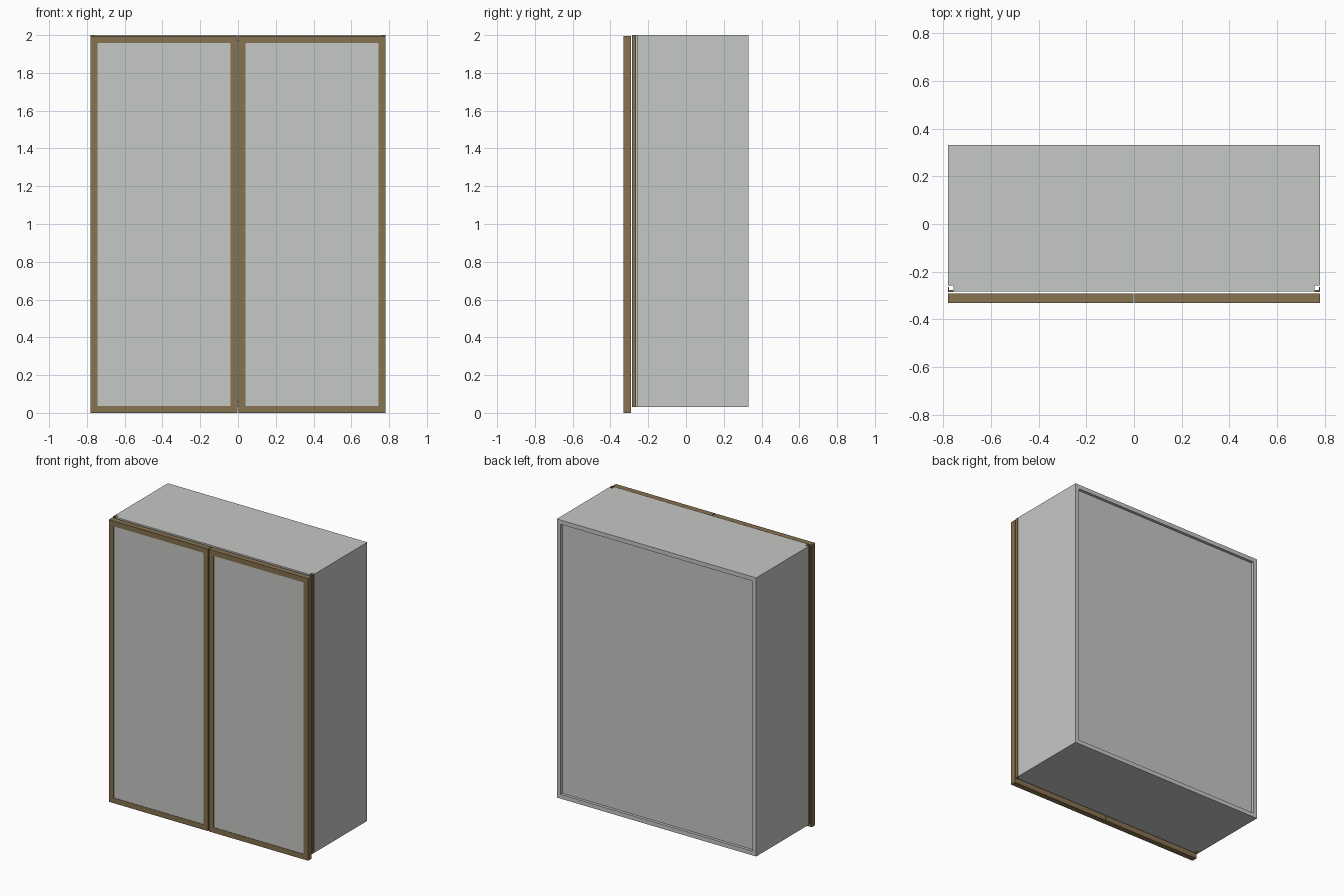
import bpy, bmesh

if "Cube" in bpy.data.objects:
    bpy.data.objects.remove(bpy.data.objects["Cube"])


def material(name, rgb):
    m = bpy.data.materials.new(name)
    m.diffuse_color = (*rgb, 1)
    m.use_nodes = True
    m.node_tree.nodes["Principled BSDF"].inputs["Base Color"].default_value = m.diffuse_color
    return m


GREY = material("pale grey", (0.565, 0.58, 0.555))
BRONZE = material("bronze", (0.238, 0.168, 0.080))


def prism(name, outline, z0, z1, mat):
    """Extrude an xy outline from z0 to z1."""
    bm = bmesh.new()
    base = bm.faces.new([bm.verts.new((x, y, z0)) for x, y in outline])
    ext = bmesh.ops.extrude_face_region(bm, geom=[base])
    top = [v for v in ext["geom"] if isinstance(v, bmesh.types.BMVert)]
    bmesh.ops.translate(bm, verts=top, vec=(0, 0, z1 - z0))
    bmesh.ops.recalc_face_normals(bm, faces=bm.faces)
    me = bpy.data.meshes.new(name)
    bm.to_mesh(me)
    bm.free()
    me.materials.append(mat)
    ob = bpy.data.objects.new(name, me)
    bpy.context.collection.objects.link(ob)
    return ob


def box(name, x0, x1, y0, y1, z0, z1, mat):
    return prism(name, [(x0, y0), (x1, y0), (x1, y1), (x0, y1)], z0, z1, mat)


W, BACK, FRONT = 0.78, 0.33, -0.282   # carcass half width, back and front
Z0, Z1, T = 0.03, 2.0, 0.03           # carcass bottom, top, board thickness
DF, DB, DT = -0.33, -0.291, 1.995     # door front, back, top
F = 0.037                             # door frame width

# Top, bottom and recessed back boards
box("top_board", -W + T, W - T, FRONT, BACK, Z1 - T, Z1, GREY)
box("bottom_board", -W + T, W - T, FRONT, BACK, Z0, Z0 + T, GREY)
box("back_panel", -W + T, W - T, BACK - 0.035, BACK - 0.02, Z0 + T, Z1 - T, GREY)

for s, side in ((-1, "left"), (1, "right")):
    # Side board with a notch at its outer front corner
    prism(side + "_side_board",
          [(s * x, y) for x, y in ((W - T, FRONT), (W - 0.024, FRONT), (W - 0.024, -0.257),
                                   (W, -0.257), (W, BACK), (W - T, BACK))], Z0, Z1, GREY)
    # Angled metal trim set in the notch
    prism(side + "_corner_trim",
          [(s * x, y) for x, y in ((W - 0.024, FRONT - 0.003), (W, FRONT - 0.003), (W, -0.264),
                                   (W - 0.005, -0.264), (W - 0.005, -0.277),
                                   (W - 0.024, -0.277))], Z0, Z1, BRONZE)

    # Door: frame stiles, rails and inset panel
    xi, xo = 0.003, W
    for part, a, b in (("inner_stile", xi, xi + F), ("outer_stile", xo - F, xo)):
        box(f"{side}_door_{part}", s * a, s * b, DF, DB, 0, DT, BRONZE)
    for part, a, b in (("bottom_rail", 0, F), ("top_rail", DT - F, DT)):
        box(f"{side}_door_{part}", s * (xi + F), s * (xo - F), DF, DB, a, b, BRONZE)
    box(side + "_door_panel", s * (xi + F), s * (xo - F), DF + 0.003, DB - 0.003,
        F, DT - F, GREY)
